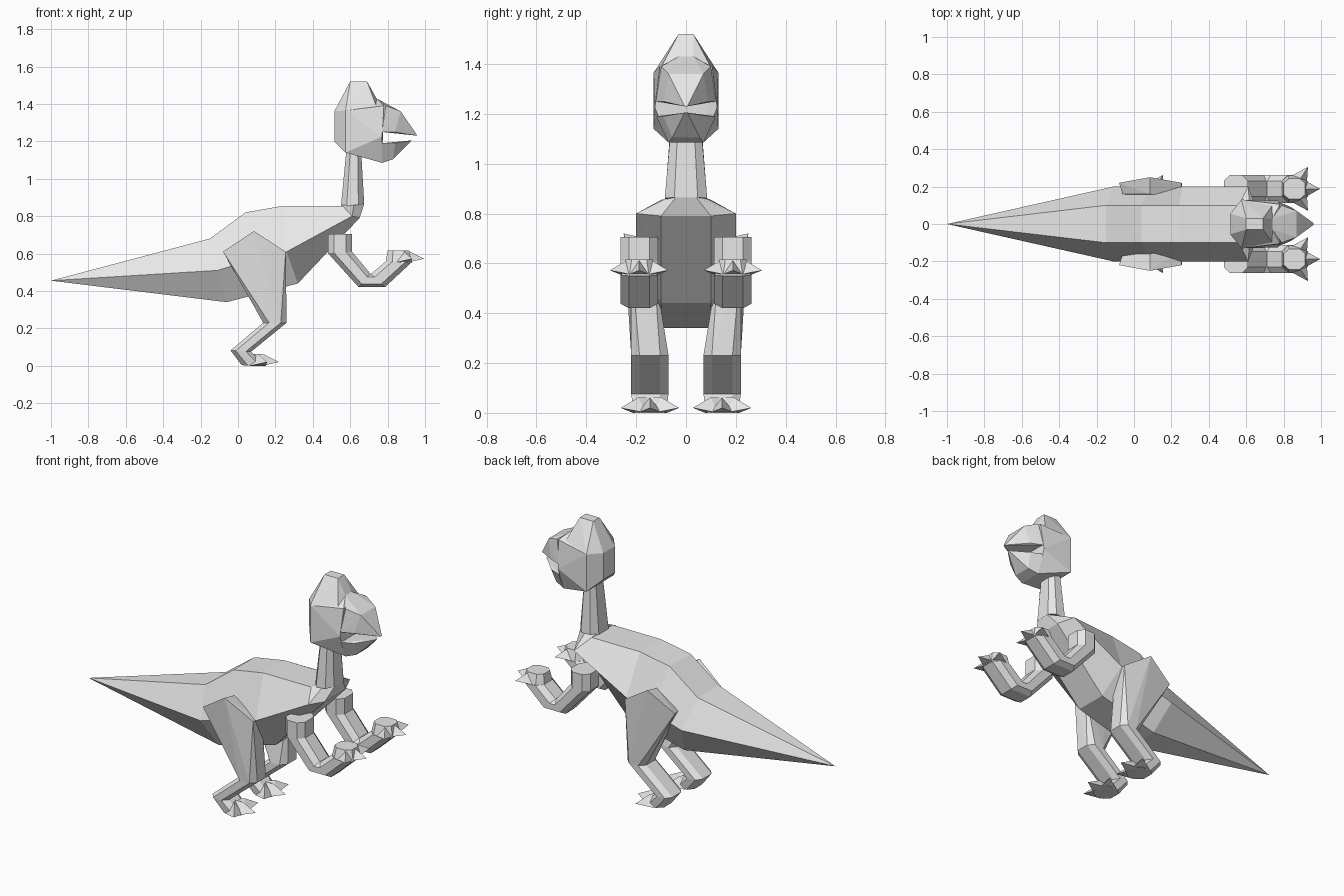
import bpy, bmesh, math
from mathutils import Vector

if "Cube" in bpy.data.objects:
    bpy.data.objects.remove(bpy.data.objects["Cube"])

skin = bpy.data.materials.new("pale_grey")
skin.diffuse_color = (0.8, 0.8, 0.8, 1)
skin.use_nodes = True
skin.node_tree.nodes["Principled BSDF"].inputs["Base Color"].default_value = skin.diffuse_color


def finish(bm, name):
    bmesh.ops.remove_doubles(bm, verts=bm.verts, dist=0.0005)
    bmesh.ops.recalc_face_normals(bm, faces=bm.faces)
    me = bpy.data.meshes.new(name)
    bm.to_mesh(me)
    bm.free()
    me.materials.append(skin)
    ob = bpy.data.objects.new(name, me)
    bpy.context.collection.objects.link(ob)
    return ob


def loft(name, rings):
    """Bridge closed rings of equal length and cap both ends."""
    bm = bmesh.new()
    vs = [[bm.verts.new(p) for p in r] for r in rings]
    n = len(vs[0])
    for a, b in zip(vs, vs[1:]):
        for i in range(n):
            j = (i + 1) % n
            bm.faces.new((a[i], a[j], b[j], b[i]))
    bm.faces.new(vs[0])
    bm.faces.new(vs[-1])
    return finish(bm, name)


def hull(name, pts):
    bm = bmesh.new()
    for p in pts:
        bm.verts.new(p)
    res = bmesh.ops.convex_hull(bm, input=bm.verts)
    junk = {g for g in res["geom_interior"] + res["geom_unused"]
            if isinstance(g, bmesh.types.BMVert) and g.is_valid}
    bmesh.ops.delete(bm, geom=list(junk), context='VERTS')
    bmesh.ops.dissolve_limit(bm, angle_limit=math.radians(1),
                             verts=bm.verts, edges=bm.edges)
    return finish(bm, name)


def both(pts):
    """Points together with their mirror images across y = 0."""
    return pts + [(x, -y, z) for x, y, z in pts]


def half_ring(pts):
    return pts + [(x, -y, z) for x, y, z in reversed(pts)]


def octagon(x0, z0, x1, z1, y, w):
    """Eight-sided section whose long axis runs (x0,z0) to (x1,z1)."""
    c = Vector(((x0 + x1) / 2, y, (z0 + z1) / 2))
    h = Vector(((x1 - x0) / 2, 0, (z1 - z0) / 2))
    shape = [(1, .55), (.5, 1), (-.5, 1), (-1, .55),
             (-1, -.55), (-.5, -1), (.5, -1), (1, -.55)]
    return [c + h * t + Vector((0, w * s, 0)) for t, s in shape]


# Body and tail: top, side and belly edge at each station
stations = [
    [(-1, 0, .455)] * 3,
    [(-.15, .1, .68), (-.11, .2, .51), (-.06, .1, .34)],
    [(.04, .1, .82), (.09, .2, .57), (.13, .1, .39)],
    [(.24, .1, .855), (.26, .2, .61), (.32, .1, .44)],
    [(.56, .1, .855), (.61, .2, .80), (.65, .1, .79)],
    [(.56, .07, .86), (.62, .07, .866), (.675, .04, .866)],
]
loft("body", [half_ring(s) for s in stations])

# Neck
loft("neck", [octagon(.55, .85, .675, .865, 0, .085),
              octagon(.58, 1.16, .66, 1.12, 0, .062)])

# Head
hull("skull", both([
    (.515, .055, 1.36), (.515, .055, 1.2), (.575, .13, 1.365),
    (.575, .13, 1.14), (.575, .08, 1.14), (.74, .03, 1.43),
    (.78, .105, 1.39), (.77, .125, 1.225), (.77, .07, 1.085)]))
hull("crest", both([
    (.515, .055, 1.36), (.575, .13, 1.365), (.74, .1, 1.387),
    (.6, .03, 1.52), (.69, .03, 1.52), (.74, .03, 1.43)]))
hull("upper_beak", both([
    (.74, .03, 1.43), (.79, .1, 1.39), (.87, .07, 1.36),
    (.77, .12, 1.25), (.84, .09, 1.25), (.96, .005, 1.23)]))
hull("lower_beak", both([
    (.77, .12, 1.19), (.77, .07, 1.085), (.83, .055, 1.105),
    (.84, .09, 1.19), (.93, .005, 1.205)]))


def claws(name, x, y, z, side):
    """Three pointed digits fanning forward from a palm centre."""
    for i, (dx, dy) in enumerate([(.075, .117), (.14, 0), (.075, -.117)]):
        d = Vector((dx, dy, 0))
        p = Vector((-dy, dx, 0)).normalized()
        c = Vector((x, y, z))
        b = c + d * .35
        pts = [b + p * .05, b - p * .05, c + d * .4 + Vector((0, 0, .062)),
               c + Vector((0, 0, .062)), c, c + d + Vector((0, 0, .02))]
        hull(f"{name}_{i + 1}_{side}", pts)


for side, s in (("left", 1), ("right", -1)):
    ly, ay = .145 * s, .188 * s

    # Thigh
    hull(f"thigh_{side}", [(x, y * s, z) for x, y, z in [
        (-.08, .22, .61), (.085, .25, .72), (.255, .22, .61),
        (-.06, .16, .6), (.085, .16, .7), (.25, .13, .6)]]
        + octagon(.135, .23, .26, .23, ly, .075))

    # Shin and foot
    loft(f"shin_{side}", [octagon(.135, .23, .26, .23, ly, .075),
                          octagon(-.04, .082, .07, .075, ly, .075)])
    loft(f"foot_{side}", [octagon(-.04, .082, .07, .075, ly, .075),
                          octagon(.02, .003, .15, 0, ly, .065)])
    claws("toe", .08, ly, 0, side)

    # Bent arm and hand
    loft(f"arm_{side}", [octagon(*e, ay, .075) for e in [
        (.48, .705, .61, .705), (.48, .603, .61, .61),
        (.645, .42, .708, .492), (.785, .42, .712, .492),
        (.925, .55, .79, .558)]])
    loft(f"hand_{side}", [octagon(.93, .55, .79, .558, ay, .072),
                          octagon(.915, .615, .80, .615, ay, .055)])
    claws("finger", .855, ay, .552, side)
